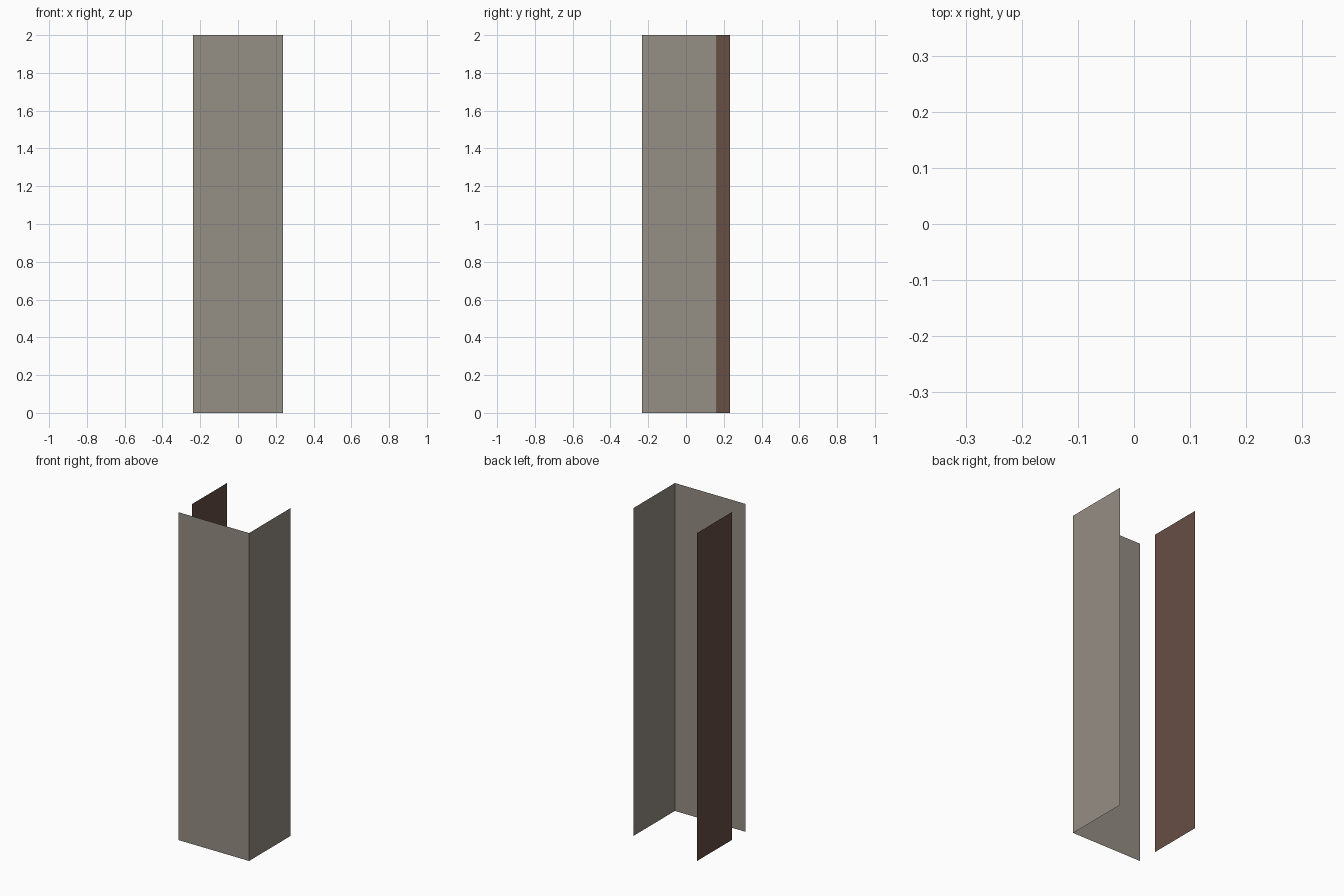
import bpy

if "Cube" in bpy.data.objects:
    bpy.data.objects.remove(bpy.data.objects["Cube"])


def make_material(name, rgb):
    """Flat colour from 8-bit sRGB, stored as linear."""
    lin = []
    for c in rgb:
        c /= 255
        lin.append(c / 12.92 if c <= 0.04045 else ((c + 0.055) / 1.055) ** 2.4)
    mat = bpy.data.materials.new(name)
    mat.diffuse_color = (*lin, 1)
    mat.use_nodes = True
    mat.node_tree.nodes["Principled BSDF"].inputs["Base Color"].default_value = mat.diffuse_color
    return mat


def sheet(name, start, end, mat, height=2.0):
    """Upright thin sheet standing on the line from start to end."""
    verts = [(*start, 0), (*end, 0), (*end, height), (*start, height)]
    mesh = bpy.data.meshes.new(name)
    mesh.from_pydata(verts, [], [(0, 1, 2, 3)])
    mesh.materials.append(mat)
    obj = bpy.data.objects.new(name, mesh)
    bpy.context.collection.objects.link(obj)
    return obj


grey = make_material("warm grey", (149, 142, 133))
brown = make_material("dark brown", (104, 78, 69))

X, Y = 0.238, 0.233  # half width and half depth

# Grey corner: front panel and right side panel
sheet("front_panel", (-X, -Y), (X, -Y), grey)
sheet("right_panel", (X, -Y), (X, 0.164), grey)

# Separate brown panel on the left, set towards the back
sheet("left_panel", (-X, Y), (-X, -0.105), brown)
